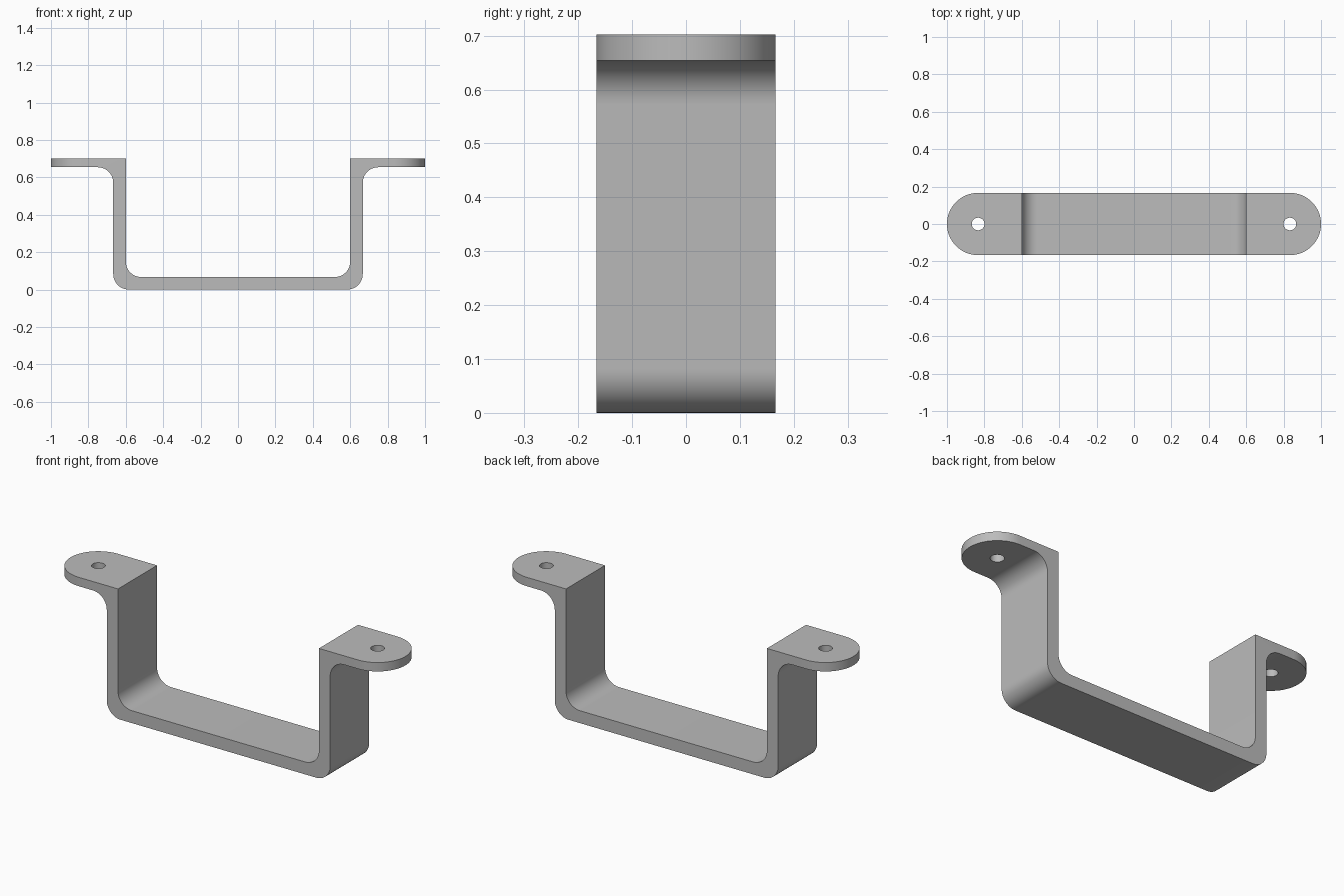
import bpy, bmesh
from math import pi, cos, sin, radians
from mathutils import Vector

if "Cube" in bpy.data.objects:
    bpy.data.objects.remove(bpy.data.objects["Cube"], do_unlink=True)

HALF_W, HEIGHT, FLANGE_Z = 0.1665, 0.702, 0.654
INNER_X, OUTER_X, FLOOR_Z = 0.6, 0.667, 0.067
FILLET, HOLE_R = 0.083, 0.034
END_X = 1 - HALF_W


def arc(cx, cy, r, start, end, steps):
    angles = [radians(start + (end - start) * i / steps) for i in range(steps + 1)]
    return [(cx + r * cos(a), cy + r * sin(a)) for a in angles]


def prism(name, outline, to_3d, direction):
    """Extrude a flat outline into a closed solid."""
    bm = bmesh.new()
    face = bm.faces.new([bm.verts.new(to_3d(u, v)) for u, v in outline])
    moved = bmesh.ops.extrude_face_region(bm, geom=[face])["geom"]
    verts = [g for g in moved if isinstance(g, bmesh.types.BMVert)]
    bmesh.ops.translate(bm, verts=verts, vec=Vector(direction))
    bmesh.ops.recalc_face_normals(bm, faces=bm.faces)
    mesh = bpy.data.meshes.new(name)
    bm.to_mesh(mesh)
    bm.free()
    obj = bpy.data.objects.new(name, mesh)
    bpy.context.collection.objects.link(obj)
    return obj


def cut(target, cutter, operation):
    mod = target.modifiers.new(cutter.name, 'BOOLEAN')
    mod.object, mod.operation, mod.solver = cutter, operation, 'EXACT'
    bpy.context.view_layer.objects.active = target
    bpy.ops.object.modifier_apply(modifier=mod.name)
    bpy.data.objects.remove(cutter, do_unlink=True)


# Bent strap: half profile from the floor's inside round to its underside
half = arc(INNER_X - FILLET, FLOOR_Z + FILLET, FILLET, -90, 0, 12)
half += [(INNER_X, HEIGHT), (1.1, HEIGHT), (1.1, FLANGE_Z)]
half += arc(OUTER_X + FILLET, FLANGE_Z - FILLET, FILLET, 90, 180, 12)
half += arc(OUTER_X - FILLET, FILLET, FILLET, 0, -90, 12)
profile = half + [(-x, z) for x, z in reversed(half)]
bracket = prism("bracket", profile, lambda x, z: (x, -0.3, z), (0, 0.6, 0))

# Rounded ends
plan = arc(END_X, 0, HALF_W, -90, 90, 32) + arc(-END_X, 0, HALF_W, 90, 270, 32)
cut(bracket, prism("plan_cutter", plan, lambda x, y: (x, y, -0.1), (0, 0, 1)), 'INTERSECT')

# Screw holes
for side in (-1, 1):
    hole = arc(side * END_X, 0, HOLE_R, 0, 360, 24)[:-1]
    cut(bracket, prism("hole_cutter", hole, lambda x, y: (x, y, 0.5), (0, 0, 0.4)), 'DIFFERENCE')

# Single grey metal
grey = bpy.data.materials.new("grey metal")
grey.use_nodes = True
colour = (0.5, 0.5, 0.5, 1)
grey.diffuse_color = colour
grey.node_tree.nodes["Principled BSDF"].inputs["Base Color"].default_value = colour
bracket.data.materials.clear()
bracket.data.materials.append(grey)

bpy.ops.object.select_all(action='DESELECT')
bracket.select_set(True)
bpy.context.view_layer.objects.active = bracket
bpy.ops.object.shade_smooth_by_angle(angle=radians(30))
